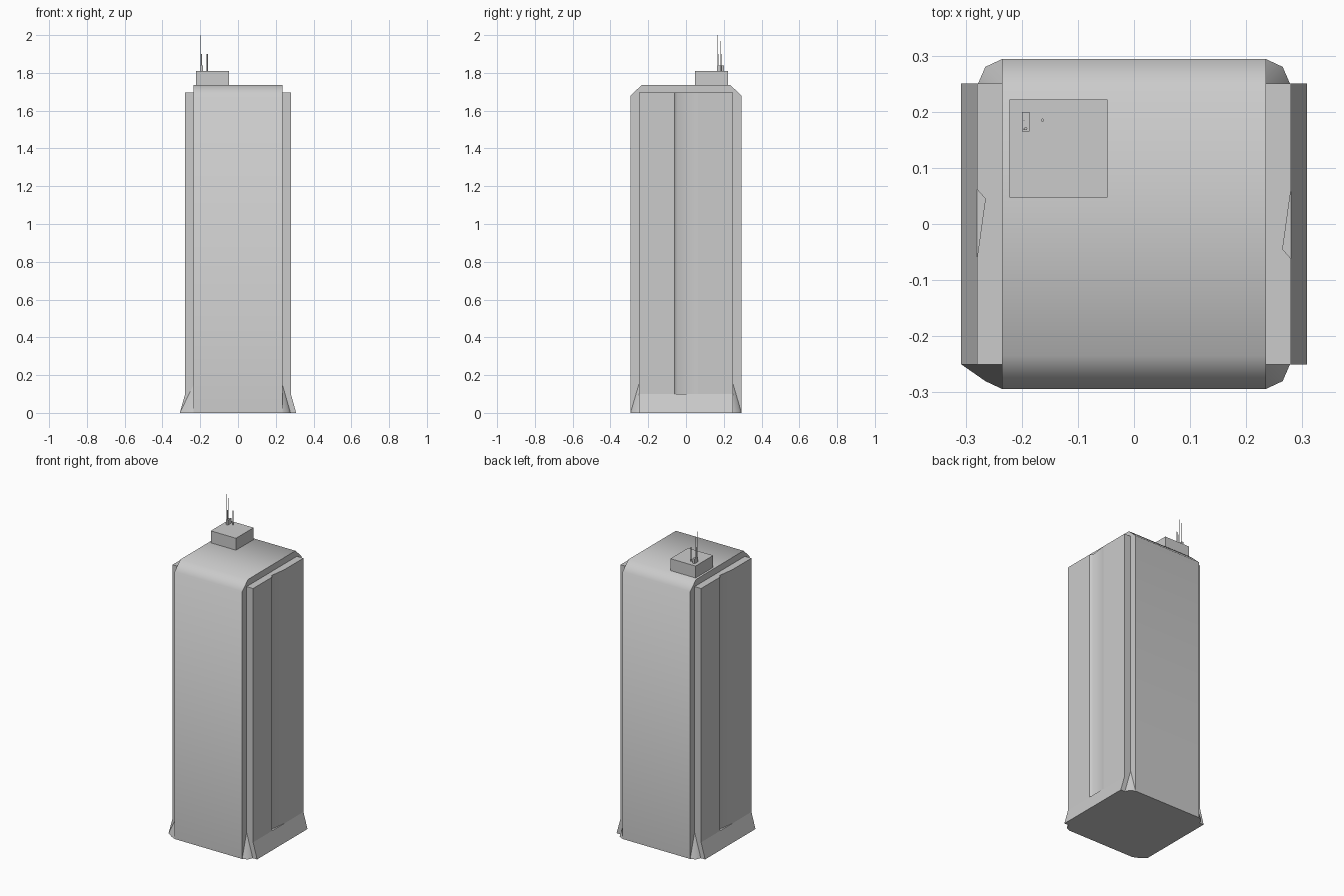
import bpy, bmesh, math
from mathutils import Vector

cube = bpy.data.objects.get("Cube")
if cube:
    bpy.data.objects.remove(cube, do_unlink=True)

concrete = bpy.data.materials.new("light grey")
concrete.use_nodes = True
grey = (0.6, 0.6, 0.6, 1)
concrete.diffuse_color = grey
concrete.node_tree.nodes["Principled BSDF"].inputs["Base Color"].default_value = grey


def loft(name, bottom, top, smooth=()):
    """Solid between two matching rings; smooth lists the shaded side faces."""
    bm = bmesh.new()
    a = [bm.verts.new(p) for p in bottom]
    b = [bm.verts.new(p) for p in top]
    n = len(a)
    bm.faces.new(a[::-1])
    bm.faces.new(b)
    for i in range(n):
        j = (i + 1) % n
        face = bm.faces.new((a[i], a[j], b[j], b[i]))
        face.smooth = i in smooth
    bmesh.ops.remove_doubles(bm, verts=bm.verts, dist=1e-6)
    bmesh.ops.recalc_face_normals(bm, faces=bm.faces)
    mesh = bpy.data.meshes.new(name)
    bm.to_mesh(mesh)
    bm.free()
    mesh.materials.append(concrete)
    obj = bpy.data.objects.new(name, mesh)
    bpy.context.collection.objects.link(obj)
    return obj


def prism(name, plan, z0, z1, smooth=()):
    return loft(name, [(x, y, z0) for x, y in plan],
                [(x, y, z1) for x, y in plan], smooth)


def box(name, x0, x1, y0, y1, z0, z1):
    return prism(name, [(x0, y0), (x1, y0), (x1, y1), (x0, y1)], z0, z1)


def mast(name, x, y, r, z0, z1):
    ring = [(x + r * math.sin(k * math.tau / 5), y + r * math.cos(k * math.tau / 5))
            for k in range(5)]
    return prism(name, ring, z0, z1)


# Main slab with shaded shoulders at the roof
W, D = 0.235, 0.294
profile = [(-D, 0), (D, 0), (D, 1.68), (W, 1.735), (-W, 1.735), (-D, 1.68)]
loft("tower_slab", [(-W, y, z) for y, z in profile],
     [(W, y, z) for y, z in profile], smooth=(1, 2, 3, 4, 5))

# Grooved side wings on flared plinths; one is the other turned half way round
OUT, FOOT, WY, Z = 0.28, 0.308, 0.25, 0.1
for side, s in (("left", 1), ("right", -1)):
    plan = [(W, -WY), (OUT, -WY), (OUT, -0.062), (0.265, -0.045),
            (OUT, 0.063), (OUT, WY), (W, WY)]
    prism(side + "_wing", [(s * x, s * y) for x, y in plan], Z, 1.695, smooth=(2, 3))
    ends = [[(s * W, -WY, z), (s * x, -WY, z), (s * x, WY, z), (s * W, WY, z)]
            for x, z in ((FOOT, 0), (OUT, Z))]
    loft(side + "_wing_plinth", *ends)

# Flared feet in the four notched corners
for end, t in (("front", -1), ("back", 1)):
    for side, s in (("left", 1), ("right", -1)):
        tip = FOOT if (s, t) == (-1, -1) else 0.278
        ring = [(0.22, 0.24), (W, D), (0.265, 0.28), (tip, WY)]
        loft(f"{end}_{side}_corner_foot", [(s * x, t * y, 0) for x, y in ring],
             [Vector((s * W, t * WY, 0.15))] * 4, smooth=(1, 2))

# Rooftop plant room and antennas
box("plant_room", -0.222, -0.047, 0.047, 0.222, 1.73, 1.81)
box("antenna_base", -0.2, -0.186, 0.165, 0.2, 1.81, 1.84)
mast("tall_antenna_socket", -0.193, 0.17, 0.003, 1.84, 1.9)
mast("tall_antenna", -0.196, 0.169, 0.0015, 1.84, 2.0)
mast("thin_antenna", -0.196, 0.184, 0.001, 1.84, 1.97)
mast("short_antenna", -0.163, 0.185, 0.003, 1.81, 1.9)
